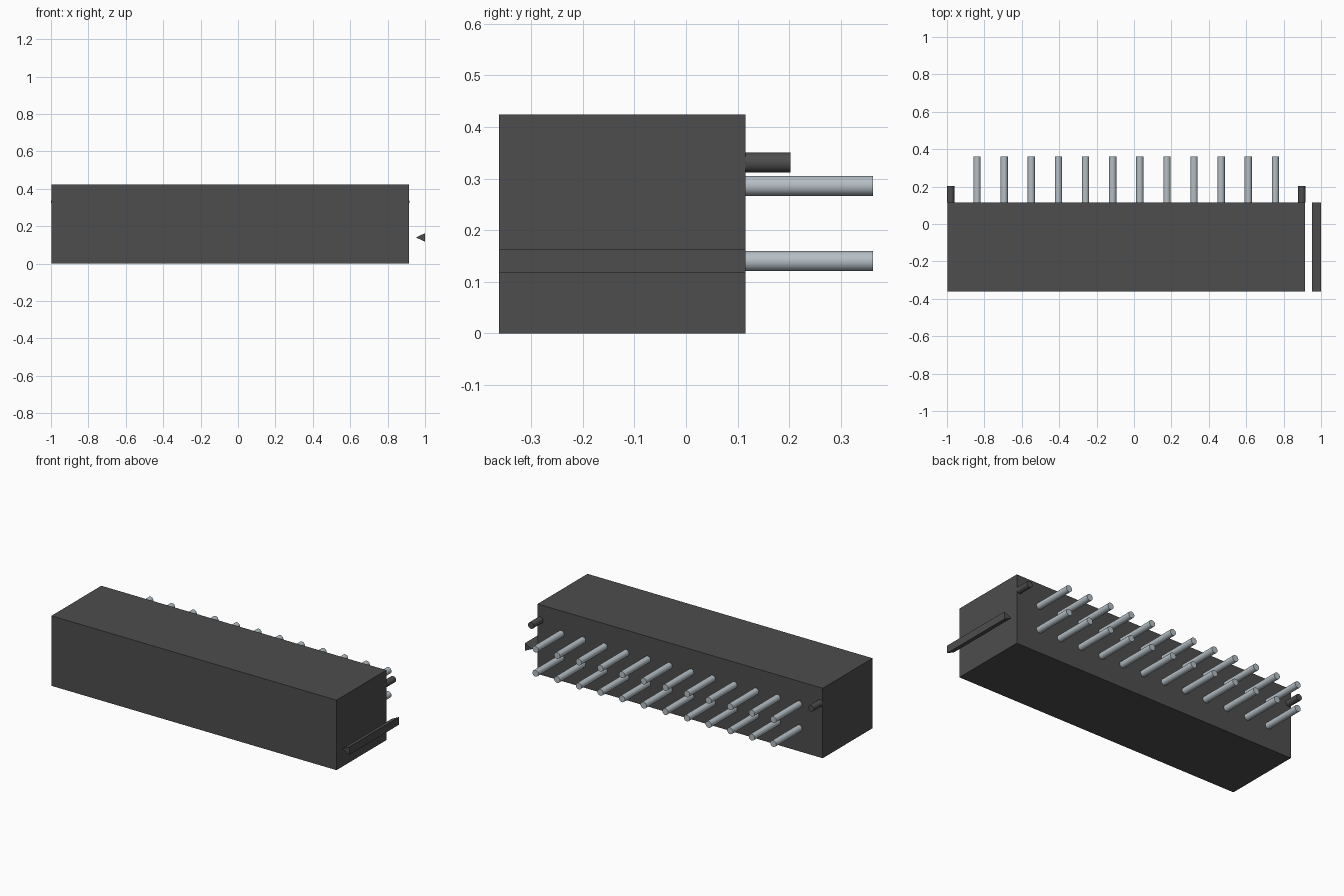
import bpy, bmesh, math
from mathutils import Matrix, Vector

cube = bpy.data.objects.get("Cube")
if cube:
    bpy.data.objects.remove(cube, do_unlink=True)


def material(name, color, metallic=0.0):
    m = bpy.data.materials.new(name)
    m.use_nodes = True
    m.diffuse_color = (*color, 1)
    bsdf = m.node_tree.nodes["Principled BSDF"]
    bsdf.inputs["Base Color"].default_value = (*color, 1)
    bsdf.inputs["Roughness"].default_value = 0.6
    return m


plastic = material("dark grey plastic", (0.075, 0.075, 0.075))
metal = material("silver metal", (0.46, 0.52, 0.56))

FRONT, BACK = -0.362, 0.115   # housing depth
MID = -0.0415                 # housing centre in x
WIDTH, HEIGHT = 1.911, 0.424
RADIUS = 0.0195


def finish(name, bm, mat):
    bmesh.ops.recalc_face_normals(bm, faces=bm.faces)
    mesh = bpy.data.meshes.new(name)
    bm.to_mesh(mesh)
    bm.free()
    mesh.materials.append(mat)
    ob = bpy.data.objects.new(name, mesh)
    bpy.context.collection.objects.link(ob)
    return ob


def rod(name, x, z, end, mat):
    """Round rod running from the housing's back face to y = end."""
    length = end - BACK
    bm = bmesh.new()
    turn = Matrix.Translation((x, BACK + length / 2, z)) @ Matrix.Rotation(math.pi / 2, 4, "X")
    bmesh.ops.create_cone(bm, cap_ends=True, segments=32, radius1=RADIUS,
                          radius2=RADIUS, depth=length, matrix=turn)
    ob = finish(name, bm, mat)
    bpy.ops.object.select_all(action="DESELECT")
    ob.select_set(True)
    bpy.context.view_layer.objects.active = ob
    bpy.ops.object.shade_smooth_by_angle(angle=math.radians(40))


# Housing block
bm = bmesh.new()
bmesh.ops.create_cube(bm, size=1, matrix=Matrix.Translation((MID, (FRONT + BACK) / 2, HEIGHT / 2))
                      @ Matrix.Diagonal((WIDTH, BACK - FRONT, HEIGHT, 1)))
finish("housing", bm, plastic)

# Triangular marker bar beside the housing, pointing at it
bm = bmesh.new()
tri = bm.faces.new([bm.verts.new((x, FRONT, z))
                    for x, z in ((0.952, 0.14), (1.0, 0.117), (1.0, 0.163))])
side = bmesh.ops.extrude_face_region(bm, geom=[tri], use_keep_orig=True)
bmesh.ops.translate(bm, vec=Vector((0, BACK - FRONT, 0)),
                    verts=[v for v in side["geom"] if isinstance(v, bmesh.types.BMVert)])
finish("marker_bar", bm, plastic)

# Two rows of contact pins
for row, z in (("lower", 0.14), ("upper", 0.286)):
    for i in range(12):
        rod(f"{row}_pin_{i + 1}", MID + (i - 5.5) * 0.145, z, 0.362, metal)

# Locating pegs at both ends
for label, sign in (("left", 1), ("right", -1)):
    rod(f"{label}_peg", MID + sign * 0.939, 0.331, 0.203, plastic)
